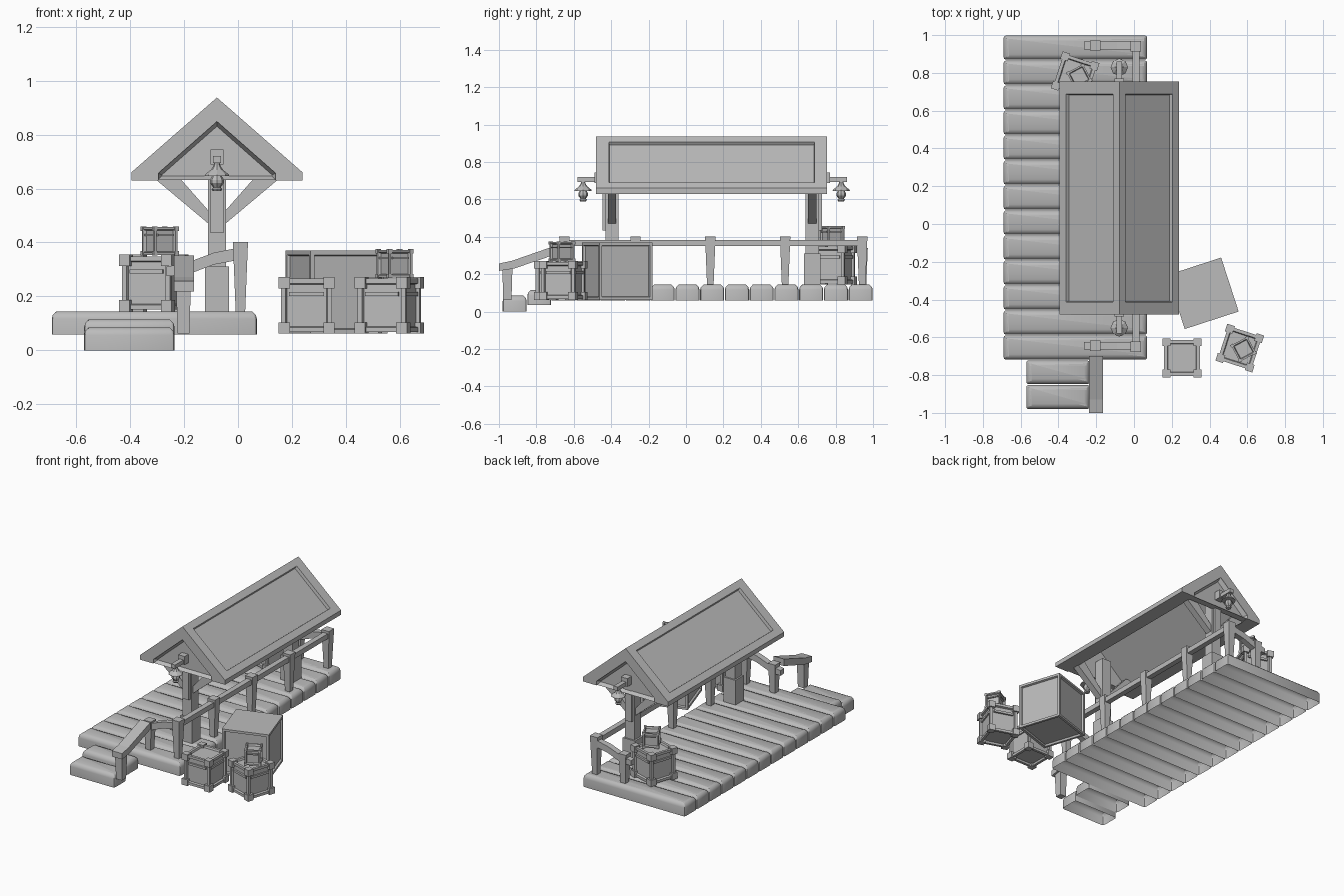
import bpy, bmesh
from math import radians, sin, cos, tau
from mathutils import Matrix, Vector

cube = bpy.data.objects.get("Cube")
if cube:
    bpy.data.objects.remove(cube, do_unlink=True)

grey = bpy.data.materials.new("plain_grey")
grey.use_nodes = True
grey.diffuse_color = (0.5, 0.5, 0.5, 1)
grey.node_tree.nodes["Principled BSDF"].inputs["Base Color"].default_value = grey.diffuse_color


def finish(bm, name, place=None, smooth=False):
    bmesh.ops.recalc_face_normals(bm, faces=bm.faces)
    if place:
        bm.transform(place)
    mesh = bpy.data.meshes.new(name)
    bm.to_mesh(mesh)
    bm.free()
    mesh.materials.append(grey)
    obj = bpy.data.objects.new(name, mesh)
    bpy.context.collection.objects.link(obj)
    if smooth:
        bpy.ops.object.select_all(action="DESELECT")
        obj.select_set(True)
        bpy.context.view_layer.objects.active = obj
        bpy.ops.object.shade_smooth_by_angle(angle=radians(40))
    return obj


def add_box(bm, center, size, bottom=1.0):
    """Box whose lower end may be narrower than its upper end."""
    m = Matrix.Translation(center) @ Matrix.Diagonal((*size, 1))
    verts = bmesh.ops.create_cube(bm, size=1, matrix=m)["verts"]
    for v in verts:
        if v.co.z < center[2]:
            for i in (0, 1):
                v.co[i] = center[i] + (v.co[i] - center[i]) * bottom
    return verts


def box(name, center, size, bottom=1.0):
    bm = bmesh.new()
    add_box(bm, center, size, bottom)
    return finish(bm, name)


def prism(points, axis, a, b):
    """Extrude an outline of (horizontal, z) points along x or y."""
    bm = bmesh.new()
    put = (lambda u, z, d: (d, u, z)) if axis == "x" else (lambda u, z, d: (u, d, z))
    face = bm.faces.new([bm.verts.new(put(u, z, a)) for u, z in points])
    side = bmesh.ops.extrude_face_region(bm, geom=[face])["geom"]
    move = Vector(put(0, 0, b - a))
    bmesh.ops.translate(bm, verts=[g for g in side if isinstance(g, bmesh.types.BMVert)], vec=move)
    bmesh.ops.recalc_face_normals(bm, faces=bm.faces)
    return bm


def plank(name, x0, x1, y0, y1, z0, z1):
    """Board with rounded upper edges and a hollow underside."""
    bm = bmesh.new()
    add_box(bm, ((x0 + x1) / 2, (y0 + y1) / 2, (z0 + z1) / 2), (x1 - x0, y1 - y0, z1 - z0))
    bm.normal_update()
    bmesh.ops.delete(bm, geom=[f for f in bm.faces if f.normal.z < -0.9], context="FACES")
    upright = [e for e in bm.edges if abs(e.verts[0].co.z - e.verts[1].co.z) > 0.01]
    bmesh.ops.bevel(bm, geom=upright, offset=0.012, segments=2, affect="EDGES", profile=0.5)
    rim = [e for e in bm.edges if all(v.co.z > z1 - 0.001 for v in e.verts)]
    bmesh.ops.bevel(bm, geom=rim, offset=0.028, segments=3, affect="EDGES", profile=0.5)
    finish(bm, name, smooth=True)


# Deck and steps
COUNT, PITCH = 13, 1.72 / 13
for i in range(COUNT):
    y = -0.72 + i * PITCH
    plank("deck_plank", -0.69, 0.07, y + 0.002, y + PITCH - 0.002, 0.06, 0.145)
plank("upper_step", -0.57, -0.235, -0.848, -0.722, 0.035, 0.115)
plank("lower_step", -0.57, -0.235, -0.98, -0.852, 0, 0.085)

# Side railing
for y in (-0.65, -0.27, 0.13, 0.53, 0.942):
    box("railing_post", (0.009, y, 0.27), (0.056, 0.056, 0.262), 0.62)
box("long_rail", (0.01, 0.146, 0.367), (0.036, 1.59, 0.034))

# End railings that sweep down to a lower post
SWEEP = [(-0.265, 0.31), (-0.19, 0.325), (-0.09, 0.362), (0.0, 0.38),
         (0.0, 0.335), (-0.09, 0.318), (-0.19, 0.28), (-0.265, 0.275)]
for y in (-0.645, 0.945):
    box("low_post", (-0.205, y, 0.24), (0.054, 0.054, 0.2), 0.7)
    finish(prism(SWEEP, "y", y - 0.02, y + 0.02), "end_rail")

# Stair handrail
HAND = [(-1.0, 0.257), (-0.93, 0.272), (-0.7, 0.352), (-0.7, 0.305), (-0.92, 0.23), (-1.0, 0.218)]
finish(prism(HAND, "x", -0.238, -0.163), "stair_handrail")
box("stair_post", (-0.202, -0.955, 0.155), (0.055, 0.055, 0.185), 0.8)

# Roof with a sunken panel on each slope
RX, FRONT, BACK = -0.078, -0.48, 0.755
half = [(0.317, 0.63), (0.317, 0.66), (0, 0.937)]
under = [(0.217, 0.63), (0.217, 0.657), (0, 0.848)]
outline = ([(RX - x, z) for x, z in half] + [(RX + x, z) for x, z in half[1::-1]]
           + [(RX + x, z) for x, z in under] + [(RX - x, z) for x, z in under[1::-1]])
bm = prism(outline, "y", FRONT, BACK)
slopes = [f for f in bm.faces if f.normal.z > 0.5]
bmesh.ops.inset_individual(bm, faces=slopes, thickness=0.045, use_even_offset=True)
for f in slopes:
    for v in f.verts:
        v.co.y += 0.022 if v.co.y < 0 else -0.022
bmesh.ops.inset_individual(bm, faces=slopes, thickness=0.004, depth=-0.02, use_even_offset=True)
finish(bm, "roof")

# Gable walls, sunken on the outside
gable = [(RX - 0.218, 0.632), (RX - 0.218, 0.657), (RX, 0.849), (RX + 0.218, 0.657), (RX + 0.218, 0.632)]
for outer, inner in ((FRONT + 0.005, -0.43), (BACK - 0.005, 0.705)):
    bm = prism(gable, "y", outer, inner)
    face = [f for f in bm.faces if abs(f.calc_center_median().y - outer) < 0.001]
    bmesh.ops.inset_individual(bm, faces=face, thickness=0.014, depth=-0.025, use_even_offset=True)
    finish(bm, "gable_wall")

# Roof posts, braces and hanging lanterns
LANTERN = [(0.0, 0.0), (0.016, 0.0), (0.02, 0.008), (0.014, 0.014), (0.026, 0.03), (0.026, 0.042),
           (0.018, 0.056), (0.046, 0.056), (0.044, 0.062), (0.024, 0.078), (0.014, 0.092),
           (0.008, 0.11), (0.0, 0.11)]
for y, out in ((-0.395, -1), (0.675, 1)):
    box("roof_post", (RX, y, 0.445), (0.068, 0.07, 0.6))
    box("post_base", (RX, y, 0.228), (0.09, 0.09, 0.166))
    box("post_plate", (RX, y + out * 0.043, 0.565), (0.048, 0.018, 0.26))
    box("lantern_bracket", (RX, y + out * 0.1, 0.707), (0.03, 0.17, 0.026))
    box("bracket_block", (RX, y + out * 0.07, 0.717), (0.048, 0.05, 0.056))
    for s in (-1, 1):
        brace = [(RX + s * x, z) for x, z in ((0.02, 0.46), (0.225, 0.632), (0.225, 0.675), (0.17, 0.675), (0.02, 0.505))]
        finish(prism(brace, "y", y - 0.022, y + 0.022), "roof_brace")
    bm = bmesh.new()
    ring = [bm.verts.new((r, 0, z)) for r, z in LANTERN]
    edges = [bm.edges.new(pair) for pair in zip(ring, ring[1:])]
    bmesh.ops.spin(bm, geom=ring + edges, cent=(0, 0, 0), axis=(0, 0, 1), angle=tau, steps=8)
    bmesh.ops.remove_doubles(bm, verts=bm.verts, dist=0.0005)
    finish(bm, "lantern", Matrix.Translation((RX, y + out * 0.155, 0.59)))


def crate(name, x, y, z, size, height, angle, frame, knob=0.0, plain_top=False):
    """Crate with sunken panels and optional corner blocks."""
    bm = bmesh.new()
    core = size - knob * 0.45
    add_box(bm, (0, 0, height / 2), (core, core, height - knob * 0.3))
    bm.normal_update()
    panels = [f for f in bm.faces if not (plain_top and f.normal.z > 0.9)]
    bmesh.ops.inset_individual(bm, faces=panels, thickness=frame)
    bmesh.ops.inset_individual(bm, faces=panels, thickness=0.006, depth=-0.012)
    if knob:
        for i in (-1, 1):
            for j in (-1, 1):
                for k in (-1, 1):
                    c = (size - knob) / 2
                    add_box(bm, (i * c, j * c, height / 2 + k * (height - knob) / 2), (knob,) * 3)
        # Cross slat near the top of each side
        for a, b in ((core, core * 0.72), (core * 0.72, core)):
            add_box(bm, (0, 0, height * 0.7), (a - 0.006, b, height * 0.07))
    finish(bm, name, Matrix.Translation((x, y, z)) @ Matrix.Rotation(radians(angle), 4, "Z"))


# Cargo
crate("large_crate", 0.365, -0.367, 0.062, 0.3, 0.308, 18, 0.022, plain_top=True)
crate("front_crate", 0.254, -0.709, 0.062, 0.208, 0.21, 0, 0.024, 0.042)
crate("corner_crate", 0.56, -0.657, 0.062, 0.205, 0.21, -18, 0.024, 0.042)
crate("deck_crate", -0.312, 0.785, 0.145, 0.205, 0.21, -18, 0.024, 0.042)
crate("small_crate", 0.58, -0.663, 0.268, 0.105, 0.107, 28, 0.012, 0.016)
crate("small_deck_crate", -0.29, 0.78, 0.352, 0.105, 0.107, 28, 0.012, 0.016)
